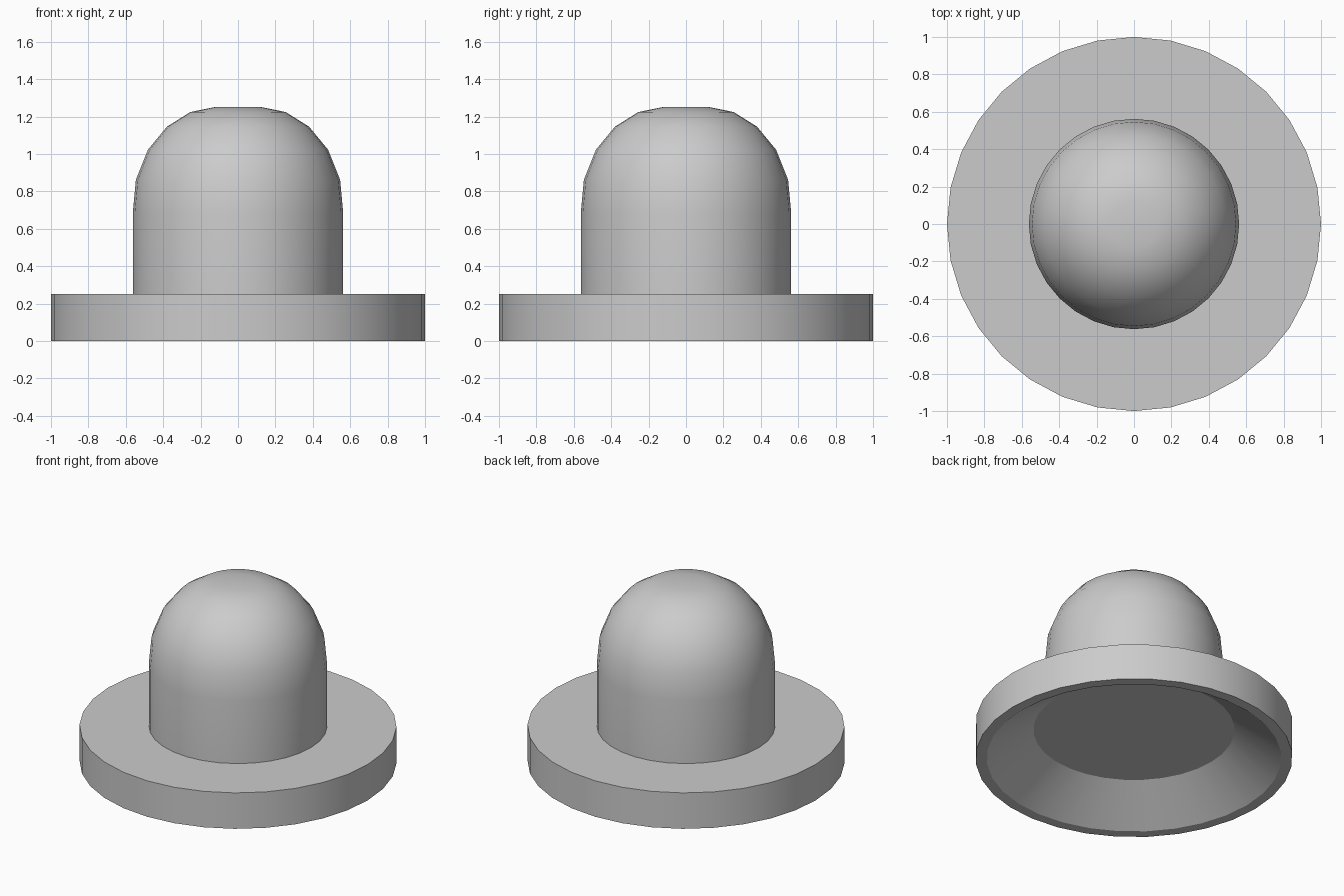
import bpy
import bmesh
from math import cos, sin, tau, radians

if "Cube" in bpy.data.objects:
    bpy.data.objects.remove(bpy.data.objects["Cube"])

SIDES = 32


def lathe(name, profile, angle=35):
    """Revolve (radius, z) points around z; radius 0 makes a single pole."""
    bm = bmesh.new()
    rings = []
    for r, z in profile:
        if r == 0:
            rings.append([bm.verts.new((0, 0, z))] * SIDES)
        else:
            rings.append([bm.verts.new((r * cos(tau * i / SIDES), r * sin(tau * i / SIDES), z))
                          for i in range(SIDES)])
    for low, high in zip(rings, rings[1:]):
        for i in range(SIDES):
            j = (i + 1) % SIDES
            corners = list(dict.fromkeys((low[i], low[j], high[j], high[i])))
            bm.faces.new(corners)
    mesh = bpy.data.meshes.new(name)
    bm.to_mesh(mesh)
    bm.free()
    obj = bpy.data.objects.new(name, mesh)
    bpy.context.collection.objects.link(obj)
    bpy.ops.object.select_all(action='DESELECT')
    obj.select_set(True)
    bpy.context.view_layer.objects.active = obj
    bpy.ops.object.shade_smooth_by_angle(angle=radians(angle))
    return obj


# Flange with a tapered recess underneath, listed from the recess ceiling outwards
lathe("flange", [(0, 0.205), (0.635, 0.205), (0.93, 0), (1, 0), (1, 0.25), (0.5625, 0.25)], 30)

# Domed post, rising from the flange's inner edge
lathe("dome", [(0.5625, 0.25), (0.5625, 0.685), (0.546, 0.862), (0.482, 1.022),
               (0.38, 1.146), (0.255, 1.224), (0.127, 1.25), (0, 1.25)])
